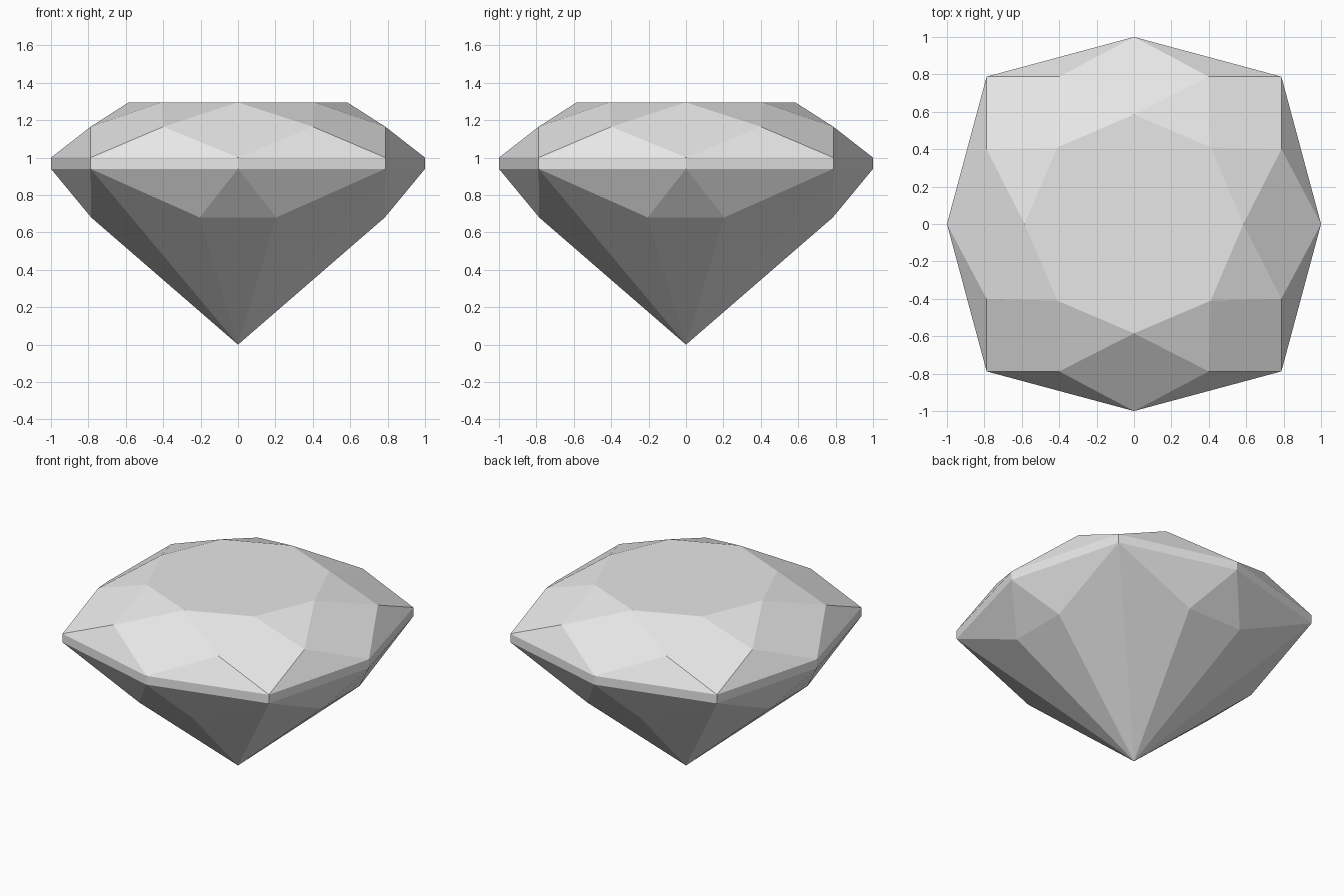
import bpy
import bmesh
from mathutils import Matrix, Vector

cube = bpy.data.objects.get("Cube")
if cube:
    bpy.data.objects.remove(cube, do_unlink=True)

# One flat stone colour
stone = bpy.data.materials.new("pale_grey_stone")
stone.use_nodes = True
colour = (0.8, 0.8, 0.8, 1)
stone.diffuse_color = colour
stone.node_tree.nodes["Principled BSDF"].inputs["Base Color"].default_value = colour

bm = bmesh.new()


def ring(*points):
    """Repeat the points of one quarter around the vertical axis."""
    return [bm.verts.new(Matrix.Rotation(q * 1.5707963, 3, "Z") @ Vector(p))
            for q in range(4) for p in points]


# Each ring starts near the front and runs anticlockwise
table = ring((0, -0.585, 1.295), (0.41, -0.41, 1.295))
crown = ring((0.4, -0.788, 1.165), (0.788, -0.4, 1.165))
girdle_top = ring((0, -1, 1), (0.788, -0.788, 1))
girdle_low = ring((0, -1, 0.94), (0.788, -0.788, 0.94))
pavilion = ring((0.205, -0.785, 0.68), (0.785, -0.205, 0.68))
tip = bm.verts.new((0, 0, 0))

face = bm.faces.new
face(table)
for i in range(8):
    n = (i + 1) % 8
    # Crown: star triangle, kite and upper girdle facet
    face((crown[i], table[n], table[i]))
    face((girdle_top[i], crown[i], table[i], crown[i - 1]))
    face((girdle_top[i], girdle_top[n], crown[i]))
    # Girdle band
    face((girdle_low[i], girdle_low[n], girdle_top[n], girdle_top[i]))
    # Pavilion: lower girdle facet
    face((girdle_low[n], girdle_low[i], pavilion[i]))
    if i % 2 == 0:
        # Short facets below the middle of each side
        face((girdle_low[i], pavilion[i - 1], pavilion[i]))
        face((pavilion[i], pavilion[i - 1], tip))
    else:
        # Long corner facets meeting at the tip
        face((girdle_low[i], pavilion[i - 1], tip))
        face((girdle_low[i], tip, pavilion[i]))

bmesh.ops.recalc_face_normals(bm, faces=bm.faces)
mesh = bpy.data.meshes.new("cut_gem")
bm.to_mesh(mesh)
bm.free()
mesh.materials.append(stone)
gem = bpy.data.objects.new("cut_gem", mesh)
bpy.context.collection.objects.link(gem)
